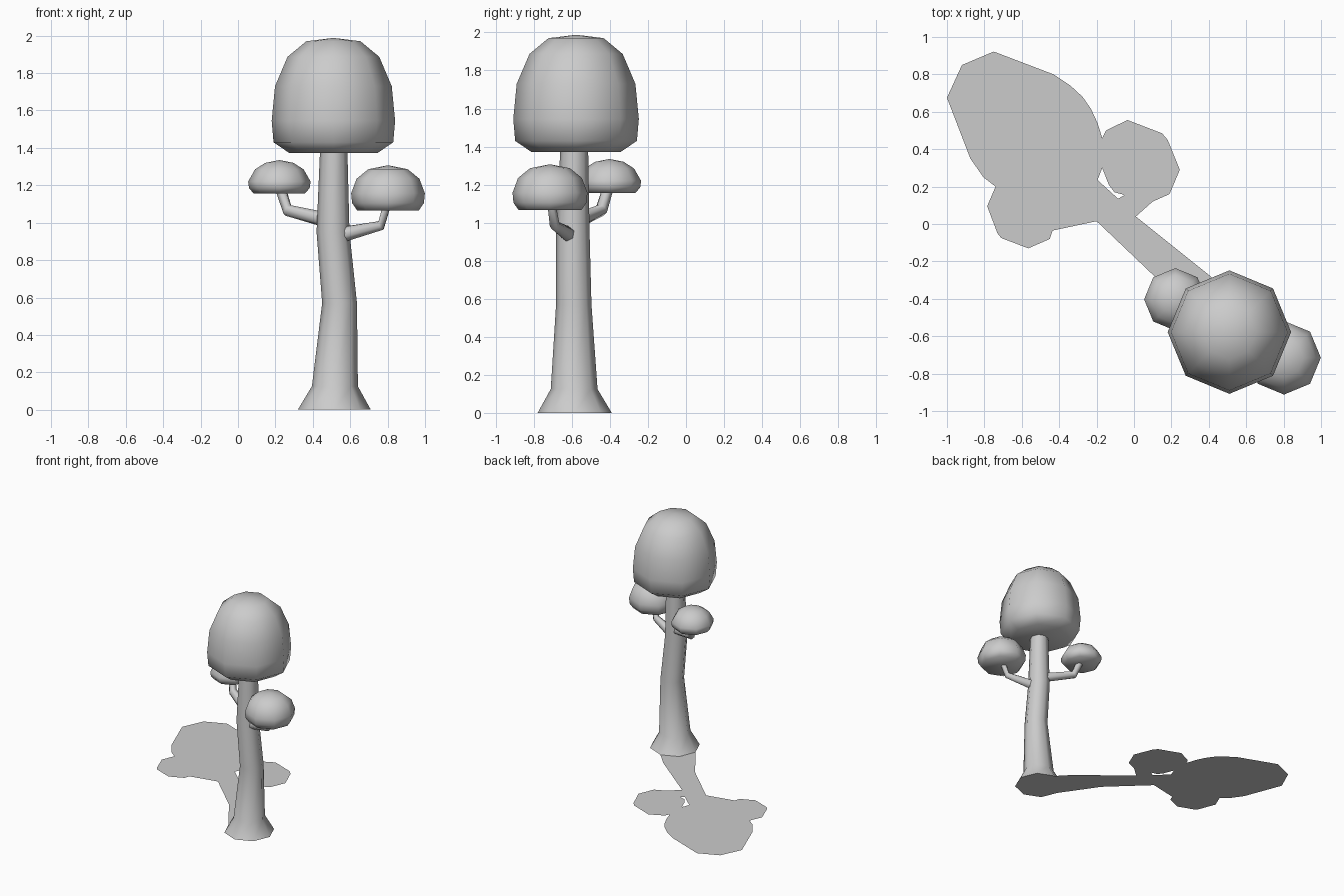
import bpy
import bmesh
import math
from mathutils import Vector

default_cube = bpy.data.objects.get("Cube")
if default_cube:
    bpy.data.objects.remove(default_cube, do_unlink=True)

# One plain colour for everything
grey = bpy.data.materials.new("pale grey")
grey.use_nodes = True
colour = (0.6, 0.6, 0.6, 1)
grey.diffuse_color = colour
grey.node_tree.nodes["Principled BSDF"].inputs["Base Color"].default_value = colour


def finish(name, bm):
    """Turn a bmesh into a smooth-shaded object."""
    bmesh.ops.recalc_face_normals(bm, faces=bm.faces[:])
    mesh = bpy.data.meshes.new(name)
    bm.to_mesh(mesh)
    bm.free()
    mesh.materials.append(grey)
    obj = bpy.data.objects.new(name, mesh)
    bpy.context.collection.objects.link(obj)
    bpy.ops.object.select_all(action='DESELECT')
    obj.select_set(True)
    bpy.context.view_layer.objects.active = obj
    bpy.ops.object.shade_smooth_by_angle(angle=math.radians(75))
    return obj


def tube(name, path, sides=8, upright=True):
    """Skin rings of given radius along a path; a zero radius makes a tip."""
    bm = bmesh.new()
    points = [Vector(p[:3]) for p in path]
    rings = []
    for i, step in enumerate(path):
        if step[3] == 0:
            rings.append([bm.verts.new(points[i])])
            continue
        u, v = Vector((1, 0, 0)), Vector((0, 1, 0))
        if not upright:
            tangent = points[min(i + 1, len(points) - 1)] - points[max(i - 1, 0)]
            u = tangent.cross(Vector((1, 1, 0))).normalized()
            v = tangent.cross(u).normalized()
        ring = []
        for k in range(sides):
            a = math.tau * k / sides
            ring.append(bm.verts.new(points[i] + step[3] * (u * math.cos(a) + v * math.sin(a))))
        rings.append(ring)
    for low, high in zip(rings, rings[1:]):
        for k in range(sides):
            n = (k + 1) % sides
            if len(high) == 1:
                bm.faces.new((low[k], low[n], high[0]))
            else:
                bm.faces.new((low[k], low[n], high[n], high[k]))
    for ring in (rings[0], rings[-1]):
        if len(ring) > 1:
            bm.faces.new(ring)
    return finish(name, bm)


def crown(name, x, y, profile):
    """Eight-sided rounded leaf mass from (radius, height) pairs."""
    return tube(name, [(x, y, z, r) for r, z in profile])


# Trunk with flared foot and a slight bend
tube("trunk", [
    (0.515, -0.585, 0, 0.195),
    (0.518, -0.588, 0.125, 0.123),
    (0.543, -0.59, 0.57, 0.093),
    (0.508, -0.595, 0.95, 0.088),
    (0.512, -0.587, 1.42, 0.072),
])

# Leaf crowns
crown("main_crown", 0.51, -0.578, [
    (0.235, 1.372), (0.32, 1.43), (0.33, 1.545), (0.312, 1.73),
    (0.245, 1.887), (0.145, 1.97), (0, 1.988)])
crown("left_crown", 0.802, -0.715, [
    (0.165, 1.066), (0.192, 1.105), (0.197, 1.157), (0.168, 1.235),
    (0.105, 1.286), (0, 1.307)])
crown("right_crown", 0.221, -0.403, [
    (0.138, 1.157), (0.162, 1.185), (0.167, 1.22), (0.13, 1.285),
    (0.075, 1.32), (0, 1.335)])

# Bent branches carrying the small crowns
tube("left_branch", [
    (0.53, -0.605, 0.93, 0.044),
    (0.765, -0.69, 0.985, 0.027),
    (0.795, -0.706, 1.09, 0.022)], sides=6, upright=False)
tube("right_branch", [
    (0.49, -0.57, 1.01, 0.042),
    (0.265, -0.445, 1.066, 0.033),
    (0.228, -0.41, 1.18, 0.03)], sides=6, upright=False)

# Flat shadow shape on the ground, joined to the foot of the trunk
outline = [
    (0.515, -0.39), (0.41, -0.28), (0.01, 0.04), (0.1, 0.12), (0.19, 0.16),
    (0.245, 0.29), (0.18, 0.45), (0.15, 0.485), (-0.035, 0.556), (-0.15, 0.5),
    (-0.17, 0.46), (-0.195, 0.54), (-0.23, 0.615), (-0.275, 0.68), (-0.34, 0.74),
    (-0.43, 0.8), (-0.75, 0.922), (-0.92, 0.85), (-1, 0.675), (-0.875, 0.35),
    (-0.805, 0.25), (-0.74, 0.2), (-0.785, 0.095), (-0.73, -0.05), (-0.71, -0.075),
    (-0.565, -0.13), (-0.45, -0.08), (-0.435, -0.035), (-0.2, 0.015),
    (0.11, -0.28), (0.32, -0.585), (0.377, -0.447)]
gap = [(-0.195, 0.235), (-0.17, 0.3), (-0.135, 0.21),
       (-0.105, 0.17), (-0.05, 0.155), (-0.085, 0.135)]

bm = bmesh.new()
edges = []
for loop in (outline, gap):
    verts = [bm.verts.new((x, y, 0)) for x, y in loop]
    edges += [bm.edges.new((verts[i - 1], verts[i])) for i in range(len(verts))]
bmesh.ops.triangle_fill(bm, edges=edges, use_beauty=True, use_dissolve=False)
shadow = finish("ground_shadow", bm)
if shadow.data.polygons[0].normal.z < 0:
    shadow.data.flip_normals()
